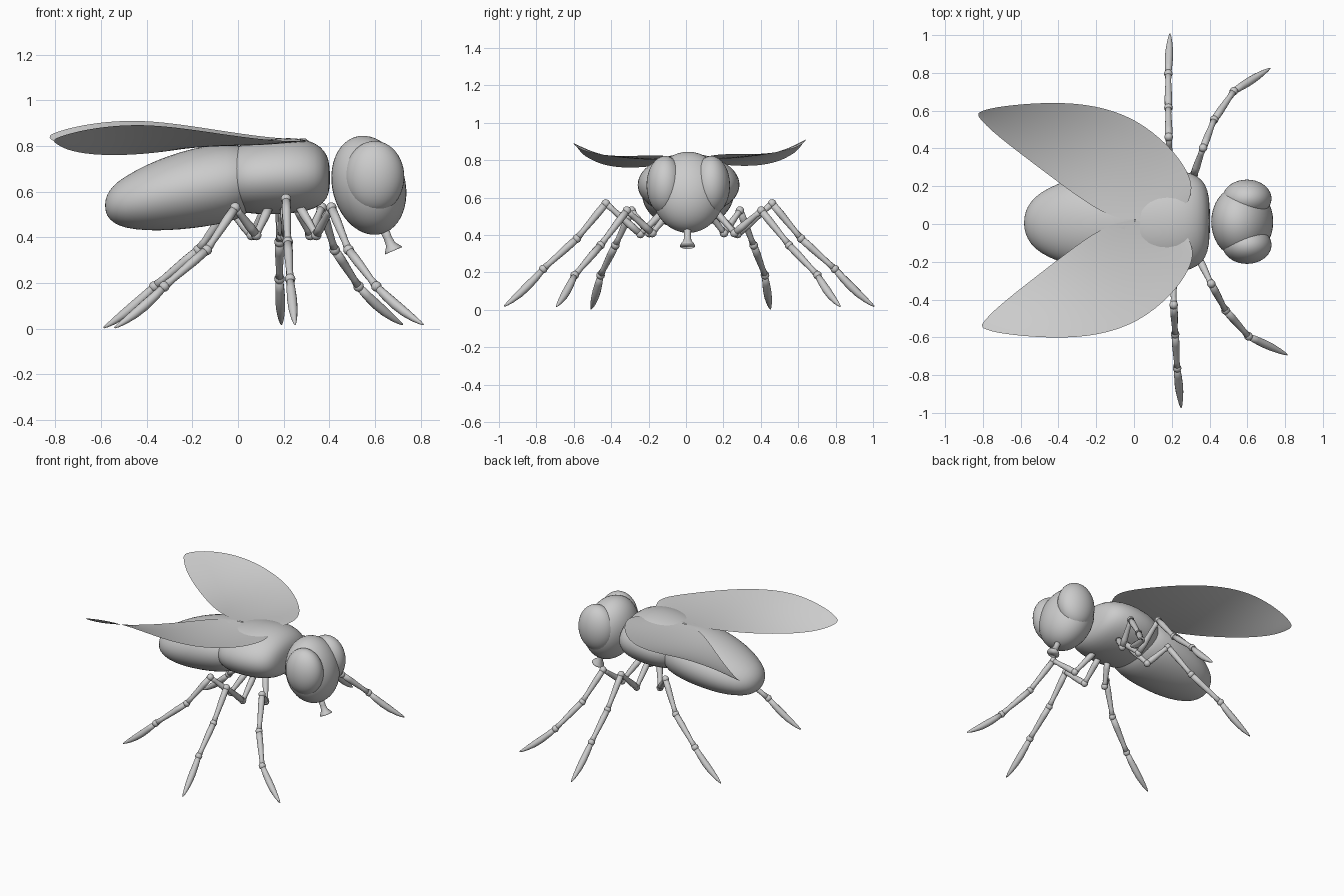
import bpy, bmesh, math
from mathutils import Vector, Matrix


def finish(name, bm, subsurf=0):
    bmesh.ops.recalc_face_normals(bm, faces=bm.faces)
    me = bpy.data.meshes.new(name)
    bm.to_mesh(me)
    bm.free()
    ob = bpy.data.objects.new(name, me)
    bpy.context.collection.objects.link(ob)
    for p in me.polygons:
        p.use_smooth = True
    if subsurf:
        mod = ob.modifiers.new("smooth", 'SUBSURF')
        mod.levels = mod.render_levels = subsurf
    return ob


def skin(bm, rings):
    """Join rings of points into a closed tube."""
    rows = [[bm.verts.new(p) for p in r] for r in rings]
    n = len(rows[0])
    for a, b in zip(rows, rows[1:]):
        for i in range(n):
            bm.faces.new((a[i], a[(i + 1) % n], b[(i + 1) % n], b[i]))
    bm.faces.new(rows[0])
    bm.faces.new(rows[-1])


def ellipse(c, u, v, n):
    return [c + u * math.cos(math.tau * i / n) + v * math.sin(math.tau * i / n) for i in range(n)]


def tube(bm, pts, radii, n=12):
    pts = [Vector(p) for p in pts]
    rings = []
    for i, (p, r) in enumerate(zip(pts, radii)):
        d = (pts[min(i + 1, len(pts) - 1)] - pts[max(i - 1, 0)]).normalized()
        u = d.cross(Vector((0.3, 0.2, 0.93))).normalized()
        rings.append(ellipse(p, u * r, d.cross(u) * r, n))
    skin(bm, rings)


def body(name, sections):
    """Sections: x, top z, bottom z, half width."""
    bm = bmesh.new()
    rings = []
    for x, top, bot, w in sections:
        c = Vector((x, 0.012 + 0.01 * x, (top + bot) / 2))
        rings.append(ellipse(c, Vector((0, w, 0)), Vector((0, 0, (top - bot) / 2)), 28))
    skin(bm, rings)
    return finish(name, bm, 1)


def ball(name, loc, size, tilt=0.0):
    bm = bmesh.new()
    m = Matrix.Translation(loc) @ Matrix.Rotation(tilt, 4, 'Y') @ Matrix.Diagonal((*size, 1))
    bmesh.ops.create_uvsphere(bm, u_segments=36, v_segments=24, radius=1, matrix=m)
    return finish(name, bm)


# Abdomen and thorax
body("abdomen", [
    (-0.582, 0.555, 0.525, 0.015), (-0.575, 0.585, 0.495, 0.06), (-0.55, 0.625, 0.465, 0.11),
    (-0.50, 0.665, 0.44, 0.16), (-0.40, 0.72, 0.428, 0.21), (-0.30, 0.76, 0.43, 0.235),
    (-0.20, 0.79, 0.438, 0.248), (-0.10, 0.808, 0.453, 0.25), (0.0, 0.81, 0.475, 0.235),
    (0.06, 0.78, 0.52, 0.19), (0.09, 0.70, 0.60, 0.08)])
body("thorax", [
    (-0.09, 0.69, 0.61, 0.06), (-0.06, 0.76, 0.545, 0.17), (0.0, 0.805, 0.51, 0.24),
    (0.08, 0.823, 0.50, 0.27), (0.18, 0.837, 0.50, 0.277), (0.27, 0.836, 0.507, 0.268),
    (0.34, 0.815, 0.525, 0.24), (0.38, 0.78, 0.555, 0.195), (0.398, 0.74, 0.59, 0.13),
    (0.403, 0.68, 0.64, 0.03)])

# Head and eyes
ball("head", (0.573, 0.012, 0.628), (0.16, 0.195, 0.22), -0.25)
for s, side in ((1, "left"), (-1, "right")):
    ball(side + "_eye", (0.598, 0.012 + s * 0.123, 0.665), (0.13, 0.1, 0.157))

# Proboscis with flared tip
bm = bmesh.new()
tube(bm, [(0.63, 0.008, 0.46), (0.655, 0.008, 0.40), (0.668, 0.008, 0.37), (0.678, 0.008, 0.348),
          (0.681, 0.008, 0.341)], [0.022, 0.018, 0.021, 0.038, 0.041], 20)
finish("proboscis", bm)

# Wings: leading edge and trailing edge, lofted with a slight sag
LEAD = [(0.29, 0.10, 0.82), (0.315, 0.17, 0.83), (0.29, 0.26, 0.828), (0.20, 0.39, 0.825),
        (0.02, 0.54, 0.845), (-0.20, 0.612, 0.88), (-0.42, 0.625, 0.907), (-0.62, 0.612, 0.893),
        (-0.76, 0.592, 0.862), (-0.812, 0.57, 0.84)]
TRAIL = [(0.24, 0.06, 0.815), (0.15, 0.03, 0.81), (0.05, 0.005, 0.81), (-0.05, 0.0, 0.808),
         (-0.17, 0.04, 0.80), (-0.33, 0.15, 0.775), (-0.50, 0.28, 0.763), (-0.65, 0.395, 0.767),
         (-0.765, 0.49, 0.79), (-0.815, 0.55, 0.825)]
for s, side in ((1, "left"), (-1, "right")):
    bm = bmesh.new()
    rows = []
    for a, b in zip(LEAD, TRAIL):
        row = []
        for k in range(7):
            t = k / 6
            p = Vector(a).lerp(Vector(b), t)
            sag = 0.12 * (a[1] - b[1]) * t * (1 - t)
            row.append(bm.verts.new((p.x - s * 0.018 * p.y, 0.02 + s * p.y,
                                     p.z - sag + s * 0.015 * p.y)))
        rows.append(row)
    for a, b in zip(rows, rows[1:]):
        for k in range(6):
            bm.faces.new((a[k], a[k + 1], b[k + 1], b[k]))
    finish(side + "_wing", bm, 2)

# Legs: joints from hip to foot, small turn and sideways shift of each pair
LEGS = {
    "front": (0.06, 0.02, [(0.26, 0.11, 0.54), (0.33, 0.22, 0.41), (0.388, 0.36, 0.53),
                           (0.455, 0.505, 0.345), (0.568, 0.65, 0.185), (0.768, 0.76, 0.018)]),
    "middle": (0.03, 0.01, [(0.20, 0.13, 0.53), (0.20, 0.26, 0.405), (0.197, 0.445, 0.568),
                            (0.20, 0.60, 0.38), (0.205, 0.78, 0.218), (0.22, 0.99, 0.018)]),
    "hind": (0.05, 0.0, [(0.13, 0.11, 0.53), (0.07, 0.20, 0.41), (-0.027, 0.29, 0.53),
                         (-0.155, 0.37, 0.345), (-0.345, 0.44, 0.185), (-0.565, 0.48, 0.004)]),
}
for pair, (turn, shift, joints) in LEGS.items():
    for s, side in ((1, "left"), (-1, "right")):
        rot = Matrix.Rotation(turn, 3, 'Z')
        pts = [rot @ Vector((x, s * y, z)) + Vector((0, shift, 0)) for x, y, z in joints]
        bm = bmesh.new()
        for i in range(4):
            a, b = pts[i], pts[i + 1]
            tube(bm, [a, a.lerp(b, 0.3), a.lerp(b, 0.8), b], [0.019, 0.020, 0.015, 0.019])
            bmesh.ops.create_uvsphere(bm, u_segments=12, v_segments=8, radius=0.023,
                                      matrix=Matrix.Translation(b))
        # Pointed, slightly bent foot
        a, b = pts[4], pts[5]
        foot = [a.lerp(b, t) - Vector((0, 0, 0.05 * t * (1 - t))) for t in (0, 0.2, 0.4, 0.6, 0.8, 0.93, 1)]
        tube(bm, foot, [0.016, 0.02, 0.022, 0.02, 0.014, 0.008, 0.003])
        finish(side + "_" + pair + "_leg", bm)
